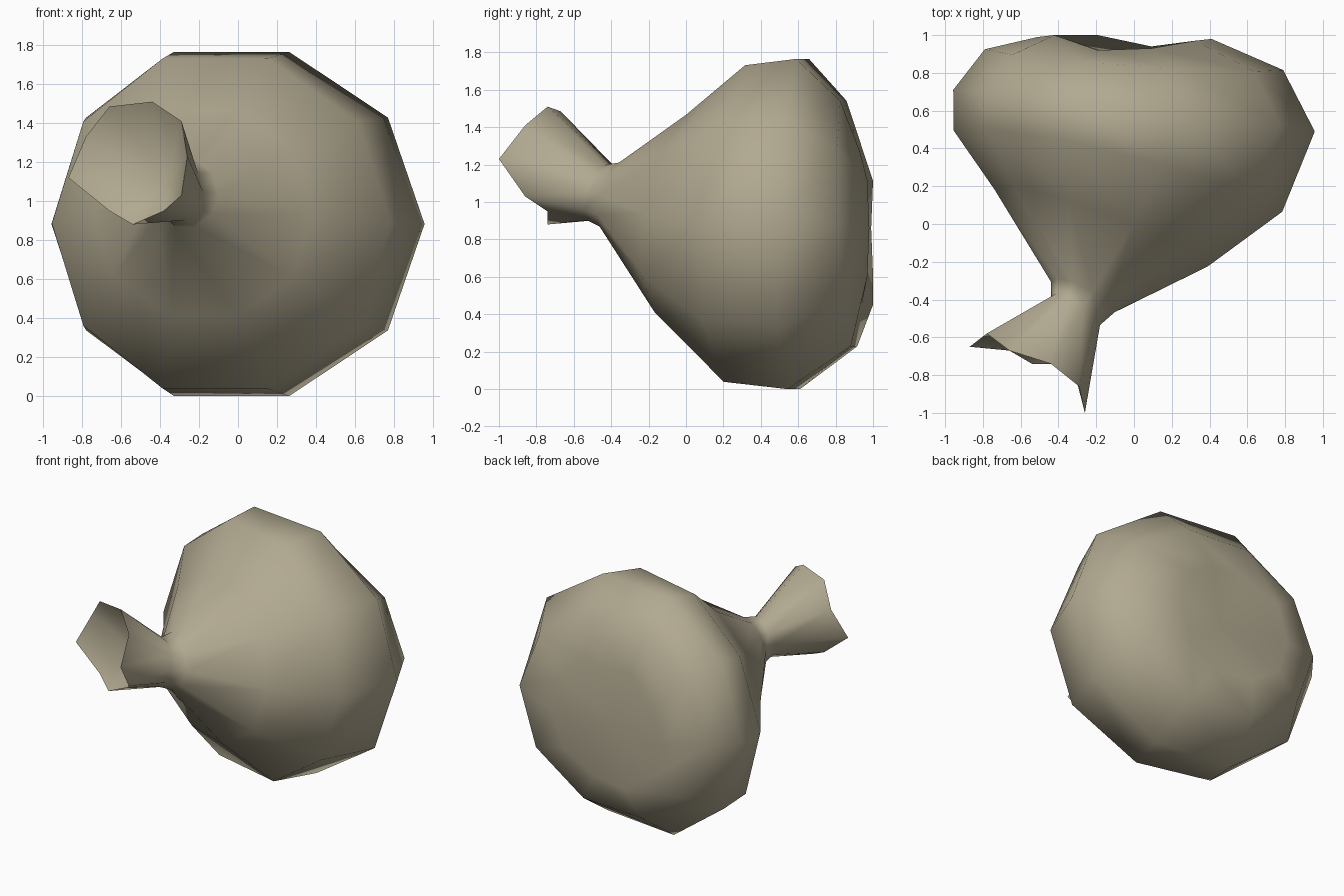
import bpy, bmesh, math

if "Cube" in bpy.data.objects:
    bpy.data.objects.remove(bpy.data.objects["Cube"])

N = 10  # sides of the sack

# Elliptical tilted ring: centre, x radius, z radius, y tilt along x, y tilt along z,
# bow pushes top and bottom back, skew slides them sideways
def ring(cx, cy, cz, rx, rz, tilt_x, tilt_z, bow=0, skew=0):
    pts = []
    for i in range(N):
        c, s = math.cos(2 * math.pi * i / N), math.sin(2 * math.pi * i / N)
        pts.append((cx + rx * c + skew * s ** 4,
                    cy + tilt_x * c + tilt_z * s + bow * s * s, cz + rz * s))
    return pts

# Ragged rim of the mouth
rim = [(-.26, -1.0, 1.23), (-.29, -.86, 1.41), (-.44, -.74, 1.51), (-.66, -.67, 1.485),
       (-.78, -.58, 1.33), (-.87, -.65, 1.12), (-.66, -.67, .95), (-.54, -.74, .88),
       (-.38, -.74, .95), (-.29, -.86, 1.03)]

# Creased bottom of the sack, uneven in depth
base_y = [.98, .97, .93, .92, 1.0, .99, 1.0, 1.0, .94, .97]
base = [(x, y, z) for (x, _, z), y in zip(ring(-.05, 0, .86, .46, .43, 0, 0), base_y)]

rings = [
    rim,
    ring(-.31, -.46, 1.05, .13, .155, -.075, .05),     # tied neck
    ring(-.27, -.385, 1.04, .17, .18, -.08, .055),
    ring(-.175, -.02, .94, .565, .555, -.205, .09),    # shoulder
    ring(-.085, .28, .885, .87, .89, -.215, .06, .05, -.04),
    ring(0, .60, .8825, .957, .928, -.11, .025, 0, -.04),   # widest part
    ring(0, .87, .885, .79, .69, -.055, -.03, 0, -.03),
    base,
]

bm = bmesh.new()

# Close a ring with a fan of triangles around one point
def fan(loop, point):
    tip = bm.verts.new(point)
    for i in range(N):
        bm.faces.new((loop[i], loop[(i + 1) % N], tip))

# Skin the rings, then close the dented bottom and the dished mouth
loops = [[bm.verts.new(p) for p in r] for r in rings]
for a, b in zip(loops, loops[1:]):
    for i in range(N):
        j = (i + 1) % N
        bm.faces.new((a[i], a[j], b[j], b[i]))
fan(loops[-1], (-.03, .87, .85))
fan(loops[0], (-.37, -.57, 1.1))
bmesh.ops.recalc_face_normals(bm, faces=bm.faces)
for f in bm.faces:
    f.smooth = True
# Crisp edge round the mouth
for i in range(N):
    bm.edges.get((loops[0][i], loops[0][(i + 1) % N])).smooth = False

mesh = bpy.data.meshes.new("sack")
bm.to_mesh(mesh)
bm.free()
cloth = bpy.data.materials.new("beige cloth")
cloth.diffuse_color = (.44, .395, .28, 1)
cloth.use_nodes = True
cloth.node_tree.nodes["Principled BSDF"].inputs["Base Color"].default_value = cloth.diffuse_color
mesh.materials.append(cloth)
sack = bpy.data.objects.new("sack", mesh)
bpy.context.collection.objects.link(sack)
